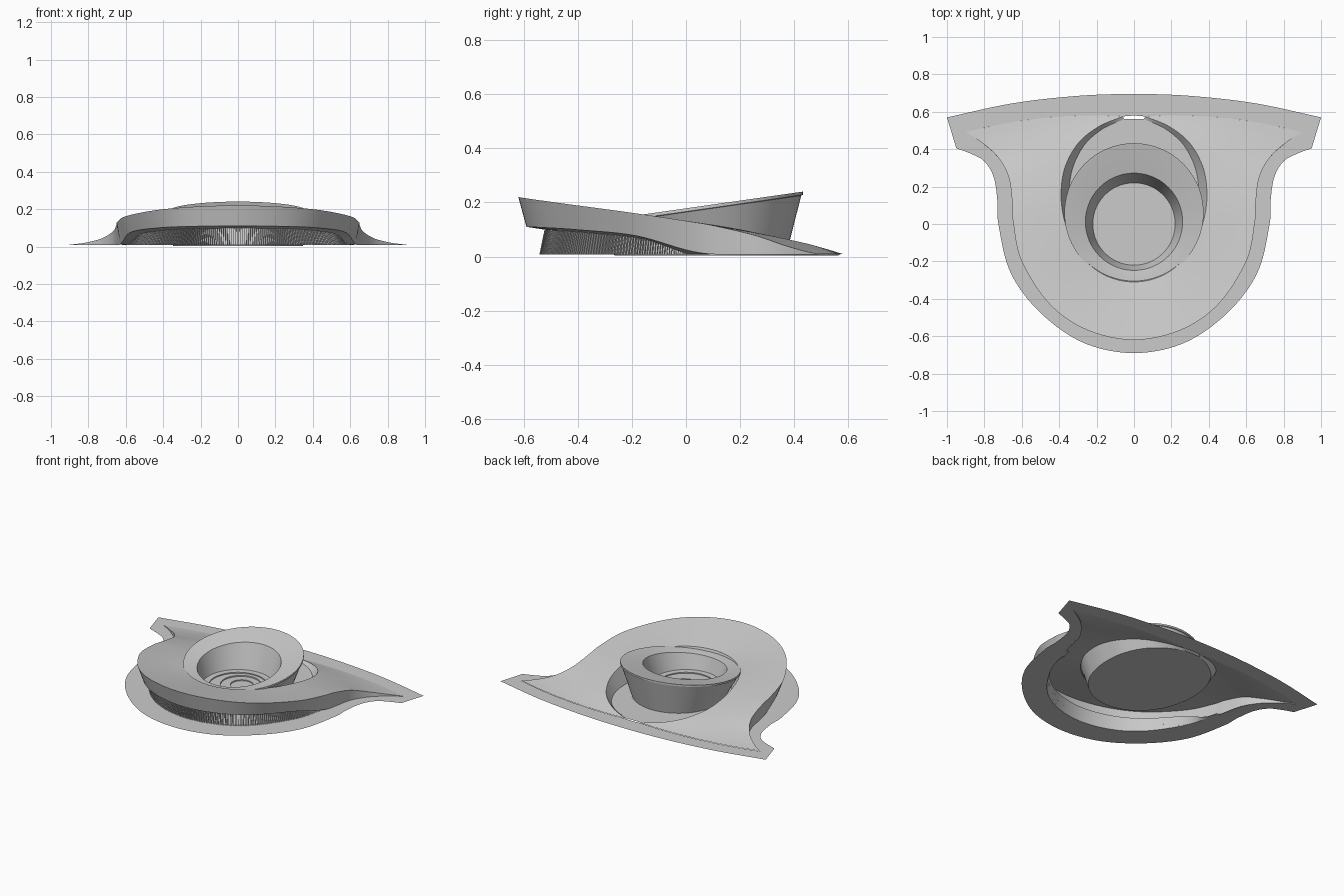
import bpy, bmesh, math
from mathutils import Vector

if "Cube" in bpy.data.objects:
    bpy.data.objects.remove(bpy.data.objects["Cube"])

SEG = 10  # samples per span


def spline(half):
    """Smooth curve through half-profile points (x >= 0, front first), mirrored in x."""
    h = [Vector(p) for p in half]
    p = [Vector((-v.x, v.y, v.z)) for v in reversed(h[1:])] + h
    p = [2 * p[0] - p[1]] + p + [2 * p[-1] - p[-2]]
    out = []
    for i in range(1, len(p) - 2):
        a, b, c, d = p[i - 1:i + 3]
        for k in range(SEG):
            t = k / SEG
            out.append(0.5 * (2 * b + (c - a) * t + (2 * a - 5 * b + 4 * c - d) * t * t
                              + (3 * b - a - 3 * c + d) * t ** 3))
    return out + [p[-2]]


def make(name, verts, faces, smooth=True):
    me = bpy.data.meshes.new(name)
    me.from_pydata([tuple(v) for v in verts], [], faces)
    bm = bmesh.new()
    bm.from_mesh(me)
    bmesh.ops.remove_doubles(bm, verts=bm.verts, dist=1e-5)
    bmesh.ops.recalc_face_normals(bm, faces=bm.faces)
    bm.to_mesh(me)
    bm.free()
    ob = bpy.data.objects.new(name, me)
    bpy.context.collection.objects.link(ob)
    if smooth:
        bpy.context.view_layer.objects.active = ob
        ob.select_set(True)
        bpy.ops.object.shade_smooth_by_angle(angle=math.radians(30))
        ob.select_set(False)
    return ob


def loft(name, rows, closed=False):
    n = len(rows[0])
    verts = [v for r in rows for v in r]
    faces = []
    for j in range(len(rows) - 1):
        for i in range(n if closed else n - 1):
            k = (i + 1) % n
            faces.append((j * n + i, j * n + k, (j + 1) * n + k, (j + 1) * n + i))
    return make(name, verts, faces)


# Guide curves, front centre to back
rim = spline([(0, -.62, .22), (.25, -.567, .212), (.45, -.43, .193), (.6, -.2, .162), (.645, 0, .132),
              (.65, .1, .115), (.67, .25, .08), (.73, .36, .043), (.82, .44, .02), (.9, .49, .01)])
inner = spline([(0, -.31, .15), (.13, -.285, .15), (.24, -.215, .148), (.33, -.1, .142), (.375, .03, .128),
                (.39, .16, .108), (.37, .3, .08), (.3, .43, .052), (.19, .52, .028), (.06, .575, .01)])
hem = spline([(0, -.59, .11), (.24, -.54, .108), (.425, -.41, .1), (.57, -.19, .078), (.618, 0, .025),
              (.635, .1, .009), (.665, .25, .008), (.73, .36, .008), (.82, .44, .008), (.9, .49, .008)])
base = spline([(0, -.53, .008), (.22, -.485, .008), (.39, -.37, .008), (.53, -.17, .008), (.59, 0, .008),
               (.62, .1, .008), (.655, .25, .008), (.725, .36, .008), (.815, .44, .008), (.9, .49, .008)])
plot = spline([(0, -.69, .008), (.27, -.635, .008), (.5, -.475, .008), (.66, -.26, .008), (.725, 0, .008),
               (.73, .12, .008), (.75, .25, .008), (.8, .335, .008), (.87, .375, .008), (.95, .405, .008)])
N = len(rim)


def bulge(i, u):
    s = abs(2 * i / (N - 1) - 1)
    return Vector((0, .14 * u * (1 - u) * s ** 6, 0))


# Sweeping horseshoe roof
ROWS = 16
loft("roof", [[a.lerp(b, j / ROWS) + bulge(i, j / ROWS) for i, (a, b) in enumerate(zip(rim, inner))]
              for j in range(ROWS + 1)])

# Leaning edge band, soffit and recessed glass wall
loft("fascia", [rim, hem])
span = [i for i in range(N) if hem[i].y < .1]
top = {i: Vector((base[i].x * .965, base[i].y * .965, max(hem[i].z - .012, .009))) for i in span}
loft("soffit", [[hem[i] for i in span], [top[i] for i in span]])
loft("glass_wall", [[top[i] for i in span], [base[i] for i in span]])

# Upright fins in front of the glass
fv, ff = [], []
for i in span[:-1]:
    for t in (0, .5):
        b, u = base[i].lerp(base[i + 1], t), top[i].lerp(top[i + 1], t)
        out = Vector((b.x, b.y, 0)).normalized() * .012
        side = Vector((-out.y, out.x, 0)) * .12
        k = len(fv)
        fv += [b - side, b + out - side, u + out - side, u - side,
               b + side, b + out + side, u + out + side, u + side]
        ff += [(k, k + 1, k + 2, k + 3), (k + 4, k + 5, k + 6, k + 7),
               (k + 1, k + 5, k + 6, k + 2)]
make("wall_fins", fv, ff, False)

# Ground apron around the sides and across the back
loft("ground_apron", [plot, base])
BK = 12
edge_in, edge_out = [], []
back = spline([(0, .695, .008), (.3, .685, .008), (.65, .645, .008), (1, .57, .008)])
half_back = back[len(back) // 2:]
m = len(half_back)
for i, p in enumerate(half_back):
    u = 1 - i / (m - 1)
    q = rim[-1].lerp(inner[-1], u) + bulge(N - 1, u)
    edge_in.append(Vector((q.x, q.y, .008)))
    edge_out.append(p)
edge_in = [Vector((0, .58, .008))] + edge_in
edge_out = [edge_out[0]] + [edge_out[0].lerp(edge_out[1], .5)] + edge_out[1:]
edge_in.append(Vector((.9, .49, .008)))
edge_out.append(Vector((.95, .405, .008)))
flip = lambda r: [Vector((-v.x, v.y, v.z)) for v in reversed(r[1:])] + r
loft("back_apron", [flip(edge_out), flip(edge_in)])

# Plaza floor with the sloping wall of the opening
foot = [Vector((v.x * .89, .1 + (v.y - .1) * (.89 if v.y < .1 else .97), .004)) for v in inner]
loft("courtyard_wall", [inner, foot])
make("courtyard_floor", foot, [tuple(range(N))], False)


# Tilted bowl: rings given as centre y, radius, and height function
def ring(cy, r, z, n=96):
    pts = [(r * math.sin(a), cy - r * math.cos(a)) for a in (2 * math.pi * i / n for i in range(n))]
    return [Vector((x, y, z(y) if callable(z) else z)) for x, y in pts]


tilt = lambda d: (lambda y: .24 - .143 * (.43 - y) - d)
loft("bowl", [ring(.08, .29, .005), ring(.06, .366, tilt(.014)), ring(.06, .372, tilt(.012)),
              ring(.06, .372, tilt(0)), ring(.035, .315, tilt(.006)), ring(.012, .26, tilt(.014)),
              ring(0, .22, .035)], True)

# Stepped stage inside the bowl
steps = [ring(0, .22, .035), ring(0, .18, .035), ring(0, .18, .028), ring(.03, .125, .028), ring(.03, .125, .02),
         ring(.04, .07, .02), ring(.04, .07, .013), ring(.04, .001, .013)]
loft("stage_steps", steps, True)

# Flat disc under the bowl
make("bowl_foundation", ring(.08, .29, 0), [tuple(range(96))], False)
